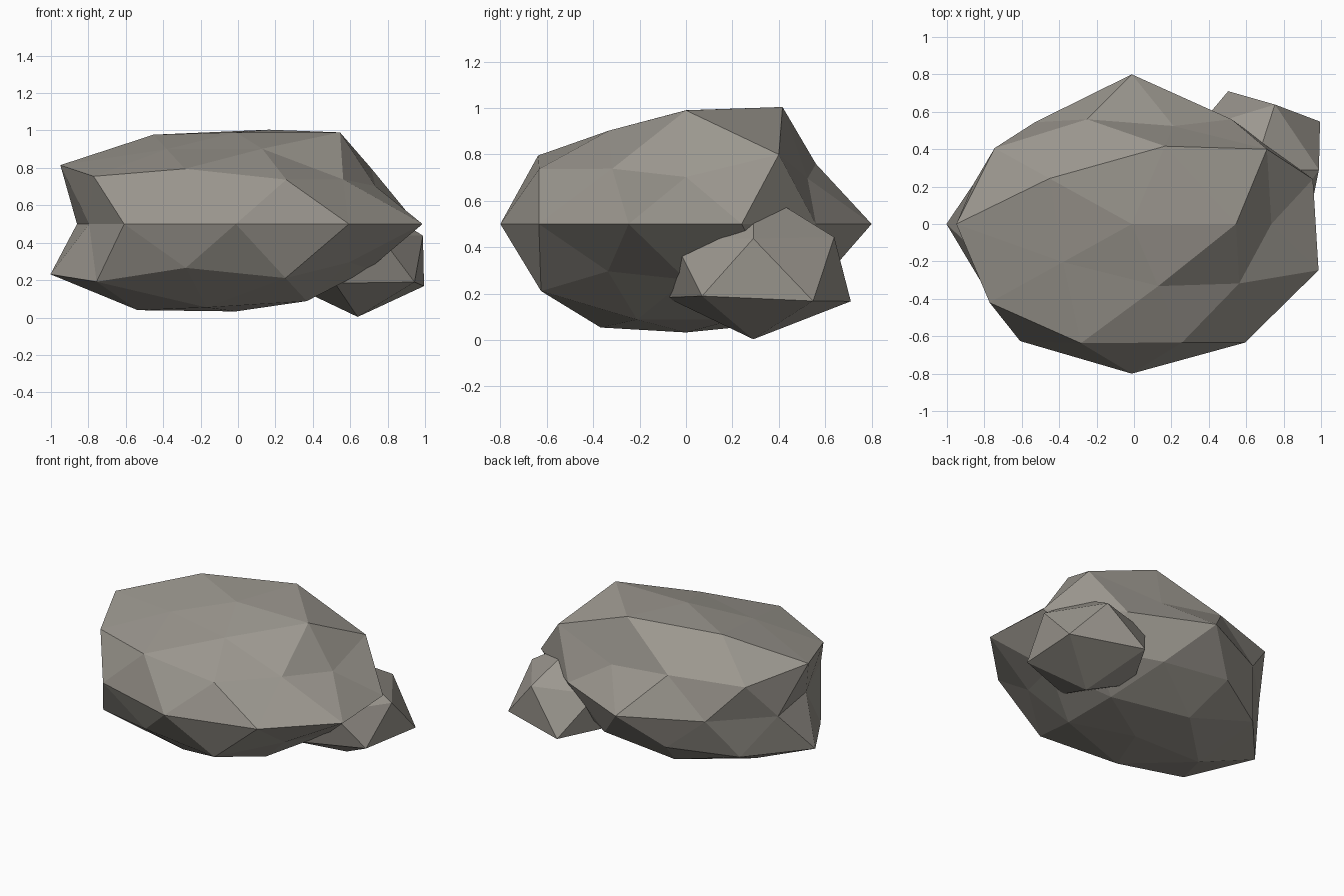
import bpy, bmesh, math

if "Cube" in bpy.data.objects:
    bpy.data.objects.remove(bpy.data.objects["Cube"])

stone = bpy.data.materials.new("warm grey stone")
stone.diffuse_color = (0.33, 0.31, 0.275, 1)
stone.use_nodes = True
stone.node_tree.nodes["Principled BSDF"].inputs["Base Color"].default_value = stone.diffuse_color


def rock(name, subdivisions, centre, scale, rings):
    """Icosphere whose vertices are pushed in or out, ring by ring.
    rings: height on unit sphere -> (first angle in degrees, factors counter-clockwise)"""
    bm = bmesh.new()
    bmesh.ops.create_icosphere(bm, subdivisions=subdivisions, radius=1)
    for v in bm.verts:
        height = min(rings, key=lambda h: abs(h - v.co.z))
        start, factors = rings[height]
        n = len(factors)
        angle = math.degrees(math.atan2(v.co.y, v.co.x))
        f = factors[round((angle - start) * n / 360) % n]
        v.co = [c + d * s * f for c, d, s in zip(centre, v.co, scale)]
    mesh = bpy.data.meshes.new(name)
    bm.to_mesh(mesh)
    bm.free()
    mesh.materials.append(stone)
    obj = bpy.data.objects.new(name, mesh)
    bpy.context.collection.objects.link(obj)
    return obj


# Large boulder
rock("boulder", 2, (-0.012, 0, 0.5), (1.05, 0.8, 0.57), {
    1.0: (0, [0.86]),
    0.851: (0, [1.01, 1.04, 0.985, 0.825, 0.83]),
    0.526: (36, [1.0, 0.865, 1.05, 0.985, 0.795]),
    0.447: (0, [0.795, 0.77, 0.965, 1.0, 0.93]),
    0.0: (18, [0.97, 0.865, 1.0, 0.84, 0.85, 0.785, 0.967, 1.0, 0.98, 1.0]),
    -0.447: (36, [0.85, 0.886, 1.055, 0.92, 0.8]),
    -0.526: (0, [0.8, 0.88, 0.92, 1.03, 0.965]),
    -0.851: (36, [0.85, 0.89, 0.95, 0.92, 0.85]),
    -1.0: (0, [0.82]),
})

# Small stone leaning against the back right
rock("small_stone", 1, (0.64, 0.29, 0.318), (1, 1, 0.684), {
    1.0: (0, [0.5]),
    0.447: (0, [0.39, 0.41, 0.42, 0.42, 0.41]),
    -0.447: (36, [0.49, 0.494, 0.43, 0.44, 0.42]),
    -1.0: (0, [0.46]),
})
